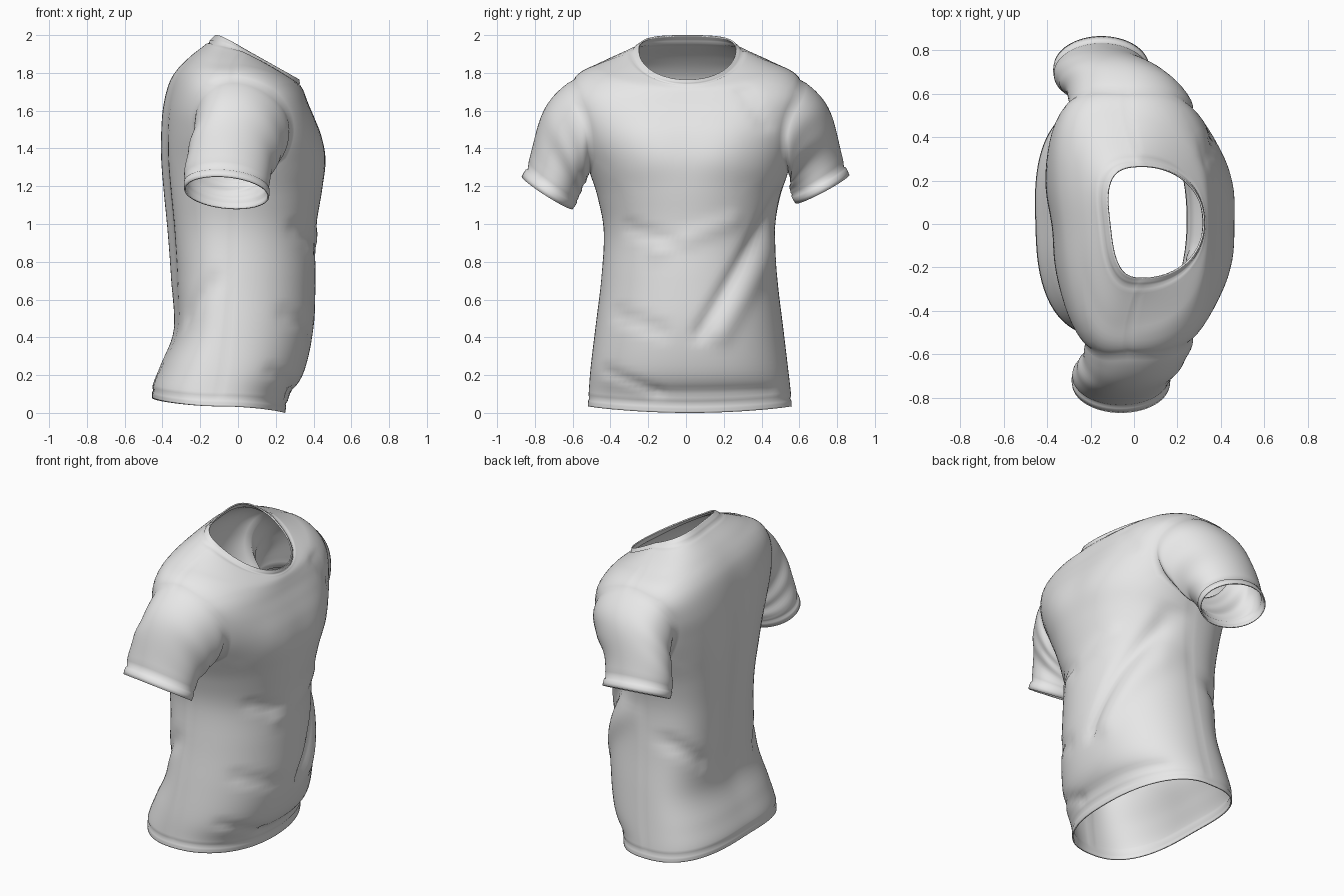
import bpy, bmesh, math
from mathutils import Vector

if "Cube" in bpy.data.objects:
    bpy.data.objects.remove(bpy.data.objects["Cube"])

SEG, SUB = 96, 6
# Torso rings, hem to collar:
# front x, front z, back x, back z, y min, y max, side x, side z, squareness
KEYS = [
    (0.25, 0.00, -0.455, 0.08, -0.52, 0.56, -0.10, 0.035, 2.2),
    (0.27, 0.08, -0.45, 0.15, -0.515, 0.555, -0.10, 0.11, 2.2),
    (0.35, 0.22, -0.405, 0.26, -0.505, 0.54, -0.08, 0.24, 2.2),
    (0.40, 0.45, -0.335, 0.44, -0.48, 0.515, -0.06, 0.45, 2.1),
    (0.41, 0.70, -0.345, 0.70, -0.45, 0.485, -0.04, 0.70, 2.05),
    (0.41, 0.95, -0.365, 0.95, -0.435, 0.47, -0.03, 0.95, 2.05),
    (0.445, 1.18, -0.385, 1.18, -0.465, 0.495, -0.02, 1.13, 2.15),
    (0.46, 1.33, -0.395, 1.36, -0.51, 0.54, 0.00, 1.27, 2.3),
    (0.44, 1.46, -0.39, 1.52, -0.58, 0.59, 0.00, 1.43, 2.5),
    (0.405, 1.56, -0.375, 1.64, -0.62, 0.625, -0.01, 1.58, 2.7),
    (0.375, 1.63, -0.345, 1.75, -0.625, 0.635, -0.02, 1.70, 2.7),
    (0.36, 1.67, -0.305, 1.82, -0.57, 0.58, -0.03, 1.795, 2.5),
    (0.345, 1.71, -0.24, 1.89, -0.45, 0.46, -0.02, 1.855, 2.3),
    (0.33, 1.735, -0.16, 1.955, -0.30, 0.31, 0.02, 1.915, 2.1),
    (0.325, 1.765, -0.115, 2.00, -0.25, 0.265, 0.04, 1.925, 2.1),
]
# Folds: side (1 chest, -1 back), y/z start, y/z end, height, width
FOLDS = [
    (1, 0.07, 0.42, 0.50, 1.15, -0.028, 0.032),
    (1, 0.19, 0.42, 0.47, 0.90, 0.018, 0.050),
    (1, -0.30, 0.98, -0.05, 0.89, -0.014, 0.030),
    (1, -0.15, 0.86, 0.25, 1.02, 0.012, 0.040),
    (1, -0.36, 0.52, -0.12, 0.43, -0.014, 0.030),
    (1, -0.42, 0.22, -0.15, 0.11, -0.012, 0.025),
    (1, -0.15, 0.11, 0.45, 0.12, -0.008, 0.025),
    (1, 0.42, 1.52, 0.30, 1.70, -0.010, 0.030),
    (1, -0.22, 1.40, -0.18, 1.38, 0.010, 0.130),
    (1, 0.22, 1.40, 0.18, 1.38, 0.010, 0.130),
    (-1, 0.47, 0.78, 0.30, 0.62, -0.020, 0.035),
    (-1, -0.46, 0.72, -0.32, 0.50, -0.015, 0.035),
]
MID, HALF_I, HALF_J = 53, 11, 10      # armhole place in the torso grid


def key_at(u):
    """Smooth interpolation between the torso rings."""
    i = min(int(u), len(KEYS) - 2)
    t = u - i
    k = [KEYS[max(0, min(len(KEYS) - 1, i + d))] for d in (-1, 0, 1, 2)]
    return [0.5 * (2 * b + (c - a) * t + (2 * a - 5 * b + 4 * c - d) * t * t
                   + (3 * b - a - 3 * c + d) * t ** 3) for a, b, c, d in zip(*k)]


def torso_point(i, j):
    xf, zf, xb, zb, yl, yr, xs, zs, n = key_at(i / SUB)
    a = 2 * math.pi * j / SEG
    c, s = math.cos(a), math.sin(a)
    neck = max(0, min(1, (i - 70) / 10))
    if c < 0:
        n += 0.5 + 0.5 * neck
    r = (abs(c) ** n + abs(s) ** n) ** (-1 / n)
    x = xs + abs(c) * r * ((xf if c > 0 else xb) - xs)
    y = (yl + yr) / 2 + s * r * (yr - yl) / 2
    # the neckline lies in a sloping plane, lower rings are saddle shaped
    weight = (1 - neck) * c * c + neck * abs(c) * r
    z = zs + weight * ((zf if c > 0 else zb) - zs)
    if c < 0:  # slight twist of the back and a hollow along the spine
        x += (0.02 + 0.09 * max(0, min(1, z / 0.6 - 0.2))) * y * c
        x -= c * 0.024 * math.exp(-((y + 0.02) / 0.13) ** 2 - ((z - 1.05) / 0.55) ** 2)
    return Vector((x, y, z))


def warp(i, j):
    """Round the rectangular armholes in the grid into ovals."""
    for jc in (SEG // 4, 3 * SEG // 4):
        p = Vector(((i - MID) / HALF_I, (j - jc) / HALF_J))
        m = max(abs(p.x), abs(p.y))
        if 0.99 < m < 1.6:
            q = (p * (m / p.length)).lerp(p, max(0, (m - 1) / 0.6))
            return MID + q.x * HALF_I, jc + q.y * HALF_J
    return i, j


def in_hole(i, j, edge):
    return any(abs(i - MID) < HALF_I + edge and abs(j - jc) < HALF_J + edge
               for jc in (SEG // 4, 3 * SEG // 4))


bm = bmesh.new()
rows = (len(KEYS) - 1) * SUB

# Torso with two open armholes
grid = {(i, j): bm.verts.new(torso_point(*warp(i, j)))
        for i in range(rows + 1) for j in range(SEG) if not in_hole(i, j, -0.5)}
for i in range(rows):
    for j in range(SEG):
        if not in_hole(i + 0.5, j + 0.5, 0):
            k = (j + 1) % SEG
            bm.faces.new([grid[q] for q in ((i, j), (i, k), (i + 1, k), (i + 1, j))])

# Chest, belly and waist folds
bm.normal_update()
moves = []
for v in bm.verts:
    h = 0
    p = Vector((v.co.y, v.co.z))
    for side, y0, z0, y1, z1, amp, wid in FOLDS:
        a, d = Vector((y0, z0)), Vector((y1 - y0, z1 - z0))
        t = max(0, min(1, (p - a).dot(d) / d.length_squared))
        facing = max(0, min(1, v.normal.x * side * 2.5))
        h += amp * facing * math.exp(-((p - a - d * t).length / wid) ** 2)
    moves.append((v, v.normal * h))
for v, d in moves:
    v.co += d

# Stitch lines: hem, collar, sides and shoulders
seams = [(v, 0.006 if i in (4, 79) else 0.003) for (i, j), v in grid.items()
         if i in (4, 79) or (j in (24, 72) and 4 < i < 78)]


def sleeve(side, centre, half_x, tilt, out, up):
    """Tube from the armhole edge to an oval cuff."""
    jc = SEG // 4 if side > 0 else 3 * SEG // 4
    a, b, c, d = MID - HALF_I, MID + HALF_I, jc - HALF_J, jc + HALF_J
    loop = ([(a, j) for j in range(c, d)] + [(i, d) for i in range(a, b)]
            + [(b, j) for j in range(d, c, -1)] + [(i, c) for i in range(b, a, -1)])
    centre = Vector(centre)
    ax = Vector((-side * half_x, 0, side * tilt))
    az = Vector((0, side * out, up))
    axis = Vector((0, side * up, -out)).normalized()
    steps = 18
    rings = [[grid[q] for q in loop]] + [[] for _ in range(steps + 3)]
    for i, j in loop:
        phi = math.atan2((i - MID) / HALF_I, (j - jc) / HALF_J)
        s = math.sin(phi)
        start = grid[(i, j)].co.copy()
        cuff = centre + ax * math.cos(phi) + az * s
        end = cuff - axis * 0.05
        span = (end - start).length
        f = (s + 1) / 2
        length = span * (0.36 + 0.08 * f)
        t0 = Vector((0, side * (0.4 + 0.42 * f), -0.9 + 0.36 * f)).normalized()
        p1 = start + t0 * length
        p2 = end - Vector((0, side * 0.28, -0.96)) * length
        radial = (cuff - centre).normalized()
        for k in range(1, steps + 1):
            t = k / steps
            e = 1 - t
            p = start * e ** 3 + p1 * 3 * t * e * e + p2 * 3 * t * t * e + end * t ** 3
            # soft gathers toward the armpit
            p += radial * 0.02 * span * math.sin(16 * t + 2 * phi) * 4 * t * e * (1 - f)
            if k == steps:
                p -= radial * 0.006
            rings[k].append(bm.verts.new(p))
        rings[steps + 1].append(bm.verts.new(end + axis * 0.008 + radial * 0.002))
        rings[steps + 2].append(bm.verts.new(end + axis * 0.03 + radial * 0.002))
        rings[steps + 3].append(bm.verts.new(cuff))
    n = len(loop)
    for r, q in zip(rings, rings[1:]):
        for k in range(n):
            m = (k + 1) % n
            bm.faces.new((r[k], r[m], q[m], q[k]))
    seams.extend((v, 0.003) for v in rings[0])


# Sleeves
sleeve(-1, (-0.06, -0.735, 1.165), 0.225, 0.02, 0.135, 0.085)
sleeve(1, (-0.15, 0.722, 1.185), 0.22, 0.02, 0.143, 0.075)

# Press the stitch lines into the cloth
bm.normal_update()
for v, d in [(v, v.normal * amt) for v, amt in seams]:
    v.co -= d

for f in bm.faces:
    f.smooth = True
mesh = bpy.data.meshes.new("t_shirt")
bm.to_mesh(mesh)
bm.free()
shirt = bpy.data.objects.new("t_shirt", mesh)
bpy.context.collection.objects.link(shirt)

# Cloth thickness and colour
solid = shirt.modifiers.new("cloth_thickness", 'SOLIDIFY')
solid.thickness = 0.008
solid.offset = -1
cloth = bpy.data.materials.new("light_grey_cloth")
cloth.diffuse_color = (0.8, 0.8, 0.8, 1)
cloth.use_nodes = True
cloth.node_tree.nodes["Principled BSDF"].inputs["Base Color"].default_value = cloth.diffuse_color
mesh.materials.append(cloth)
